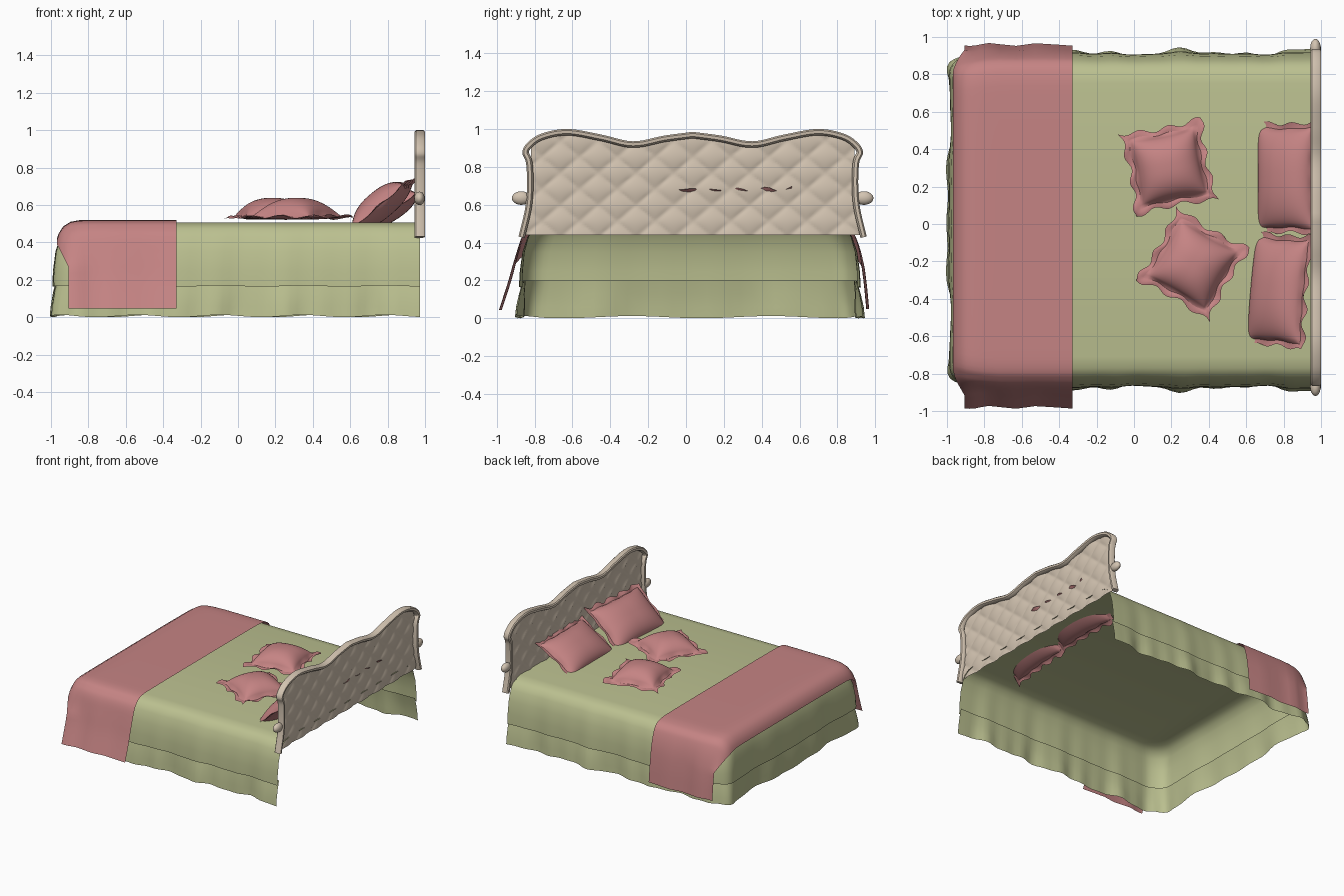
import bpy, bmesh, math
from mathutils import Vector, Euler, Matrix

if "Cube" in bpy.data.objects:
    bpy.data.objects.remove(bpy.data.objects["Cube"])


def material(name, rgb):
    m = bpy.data.materials.new(name)
    m.diffuse_color = (*rgb, 1)
    m.use_nodes = True
    m.node_tree.nodes["Principled BSDF"].inputs["Base Color"].default_value = m.diffuse_color
    return m


GREEN = material("sage green", (0.50, 0.53, 0.28))
ROSE = material("dusty rose", (0.56, 0.23, 0.23))
TAN = material("pale tan", (0.65, 0.55, 0.44))


def finish(bm, name, mat, angle=40):
    bmesh.ops.remove_doubles(bm, verts=bm.verts, dist=0.0005)
    bmesh.ops.recalc_face_normals(bm, faces=bm.faces)
    me = bpy.data.meshes.new(name)
    bm.to_mesh(me)
    bm.free()
    me.materials.append(mat)
    for p in me.polygons:
        p.use_smooth = True
    me.set_sharp_from_angle(angle=math.radians(angle))
    ob = bpy.data.objects.new(name, me)
    bpy.context.collection.objects.link(ob)
    return ob


def skin(bm, rows, closed=False):
    """Join rows of points into a quad sheet."""
    vs = [[bm.verts.new(p) for p in r] for r in rows]
    for a, b in zip(vs, vs[1:]):
        n = len(a)
        for i in range(n if closed else n - 1):
            j = (i + 1) % n
            bm.faces.new((a[i], a[j], b[j], b[i]))
    return vs


def smooth_path(pts, n=6):
    """Catmull-Rom through the points."""
    P = [Vector(p) for p in pts]
    P = [2 * P[0] - P[1]] + P + [2 * P[-1] - P[-2]]
    out = []
    for i in range(1, len(P) - 2):
        a, b, c, d = P[i - 1:i + 3]
        for k in range(n):
            t = k / n
            out.append(0.5 * (2 * b + (c - a) * t + (2 * a - 5 * b + 4 * c - d) * t * t
                              + (3 * b - a - 3 * c + d) * t ** 3))
    return out + [P[-2]]


def clamp(v):
    return max(0.0, min(1.0, v))


# ---- bedspread: U-shaped walls, open at the head and below ----
CY, HALF, FOOT, HEAD = 0.02, 0.89, -0.985, 0.972


def u_ring(inset, z, amp, zamp=0.0, r=0.14):
    w, f = HALF - inset, FOOT + inset
    pts = []
    for i in range(50):
        pts.append((HEAD + (f + r - HEAD) * i / 50, w, 0, 1))
    for i in range(9):
        a = math.pi / 2 * (1 + i / 8)
        pts.append((f + r + r * math.cos(a), w - r + r * math.sin(a), math.cos(a), math.sin(a)))
    for i in range(1, 25):
        pts.append((f, (w - r) * (1 - 2 * i / 25), -1, 0))
    pts += [(x, -y, nx, -ny) for x, y, nx, ny in reversed(pts[:59])]
    out = []
    for i, (x, y, nx, ny) in enumerate(pts):
        s = i * 0.04
        wv = amp * (0.5 * math.sin(9.1 * s + 1) + 0.35 * math.sin(17.3 * s) + 0.25 * math.sin(31 * s + 2))
        out.append((x + nx * wv, CY + y + ny * wv, z + zamp * (0.5 + 0.5 * math.sin(13 * s))))
    return out


bm = bmesh.new()
levels = [(-0.003, 0.163, .010, .006), (0, 0.25, .008, 0), (0.012, 0.35, .006, 0), (0.036, 0.43, .004, 0),
          (0.062, 0.473, .002, 0), (0.1, 0.496, 0, 0), (0.16, 0.505, 0, 0)]
rows = skin(bm, [u_ring(*l) for l in levels])
bm.faces.new(rows[-1])
finish(bm, "bedspread", GREEN, 50)

bm = bmesh.new()
skin(bm, [u_ring(*l) for l in [(-0.008, 0, .026, .012), (-0.004, 0.06, .024, 0),
                               (0.003, 0.13, .015, 0), (0.016, 0.2, .007, 0)]])
finish(bm, "bed_skirt", GREEN, 50)

# ---- folded runner draped over the foot ----
section = smooth_path([(-.98, .045), (-.93, .2), (-.895, .33), (-.865, .43), (-.83, .48), (-.77, .512), (-.6, .519),
                       (0, .52), (.62, .519), (.79, .512), (.86, .485), (.895, .43), (.925, .33), (.945, .2),
                       (.96, .05)], 4)
along = [(-.33, 0), (-.43, 0), (-.53, 0), (-.63, 0), (-.72, 0), (-.8, 0), (-.85, .002), (-.895, .01),
         (-.935, .035), (-.96, .075), (-.968, .1)]
rows = []
for x, drop in along:
    k = clamp((-0.7 - x) / 0.27)
    row = []
    for y, z in section:
        t = clamp((z - 0.27) / 0.22)
        sway = 0.008 * (1 - t) * math.sin(x * 22)
        row.append((x + 0.062 * (1 - t) * k, (y + sway) * (1 - 0.05 * k * k * t), z - drop * t))
    rows.append(row)
bm = bmesh.new()
skin(bm, rows)
finish(bm, "foot_runner", ROSE, 60)

# ---- headboard frame: moulding swept along a scalloped outline ----
HC = 0.035
half = smooth_path([(0, .985), (.15, .965), (.315, .935), (.48, .97), (.66, 1.0), (.8, .975), (.875, .925),
                    (.9, .875), (.88, .82), (.875, .7), (.885, .58), (.92, .432)], 6)
outline = [Vector((-p.x, p.y)) for p in reversed(half[1:])] + half
moulding = [(0, .952), (0, .99), (.008, 1.0), (.024, .998), (.034, .985), (.034, .96), (.026, .945), (.008, .945)]
rows = []
for i, p in enumerate(outline):
    t = (outline[min(i + 1, len(outline) - 1)] - outline[max(i - 1, 0)]).normalized()
    n = Vector((t.y, -t.x))
    rows.append([(x, HC + p.x + n.x * o, p.y + n.y * o) for o, x in moulding])
bm = bmesh.new()
rows = skin(bm, rows, True)
bm.faces.new(rows[0])
bm.faces.new(rows[-1])
finish(bm, "headboard_frame", TAN)


def top_at(d):
    for a, b in zip(half, half[1:]):
        if a.x <= d <= b.x:
            return a.y + (b.y - a.y) * (d - a.x) / (b.x - a.x)
    return half[-1].y


# ---- headboard panel: tufted diamond upholstery ----
bm = bmesh.new()
rows = []
for j in range(49):
    v = j / 48
    row = []
    for i in range(141):
        u = i / 70 - 1
        d = u * (0.855 + 0.04 * clamp(1 - 3 * v))
        z = 0.44 + v * (top_at(min(abs(d), .855)) - 0.018 - 0.44)
        a, b = math.pi * (d / .2 + z / .17), math.pi * (d / .2 - z / .17)
        puff = math.sqrt(abs(math.sin(a) * math.sin(b)))
        row.append((0.962 + 0.014 * puff, HC + d, z))
    rows.append(row)
skin(bm, rows)
finish(bm, "headboard_panel", TAN, 80)

# ---- side knobs ----
for side, tag in ((-1, "left"), (1, "right")):
    bm = bmesh.new()
    bmesh.ops.create_uvsphere(bm, u_segments=20, v_segments=12, radius=1)
    bmesh.ops.scale(bm, vec=(.028, .05, .036), verts=bm.verts)
    bmesh.ops.translate(bm, vec=(.97, HC + side * .905, .635), verts=bm.verts)
    finish(bm, "headboard_knob_" + tag, TAN)


# ---- pillows: puffed body with a wavy flange ----
def pillow(name, loc, rot, sx, sy, flange, up, down, pinch=0.05):
    bm = bmesh.new()
    n = 44
    for sign, h in ((1, up), (-1, down)):
        rows = []
        for j in range(n + 1):
            row = []
            for i in range(n + 1):
                u, v = 2 * i / n - 1, 2 * j / n - 1
                x = u * sx * (1 - pinch * (1 - v * v))
                y = v * sy * (1 - pinch * (1 - u * u))
                iu, iv = abs(u) * sx / (sx - flange), abs(v) * sy / (sy - flange)
                z = 0.0
                if iu < 1 and iv < 1:
                    z = h * ((1 - iu ** 2.4) * (1 - iv ** 2.4)) ** 0.55
                e = clamp((max(iu, iv) - 0.96) / 0.2)
                wave = math.sin(34 * x + 1) + math.sin(38 * y + 2)
                row.append((x + .012 * e * math.sin(45 * y), y + .012 * e * math.sin(41 * x),
                            sign * z + .008 * e * wave))
            rows.append(row)
        skin(bm, rows)
    m = Matrix.Translation(loc) @ Euler([math.radians(a) for a in rot], 'XYZ').to_matrix().to_4x4()
    bm.transform(m)
    finish(bm, name, ROSE, 60)


pillow("cushion_back", (.185, .305, .533), (0, 0, 11), .225, .225, .04, .105, .012, .08)
pillow("cushion_front", (.315, -.215, .533), (0, 0, -30), .225, .225, .04, .105, .012, .08)
pillow("pillow_back", (.81, .245, .57), (0, -32, 0), .205, .305, .03, .085, .06)
pillow("pillow_front", (.77, -.355, .59), (0, -40, -5), .215, .31, .03, .09, .06)
